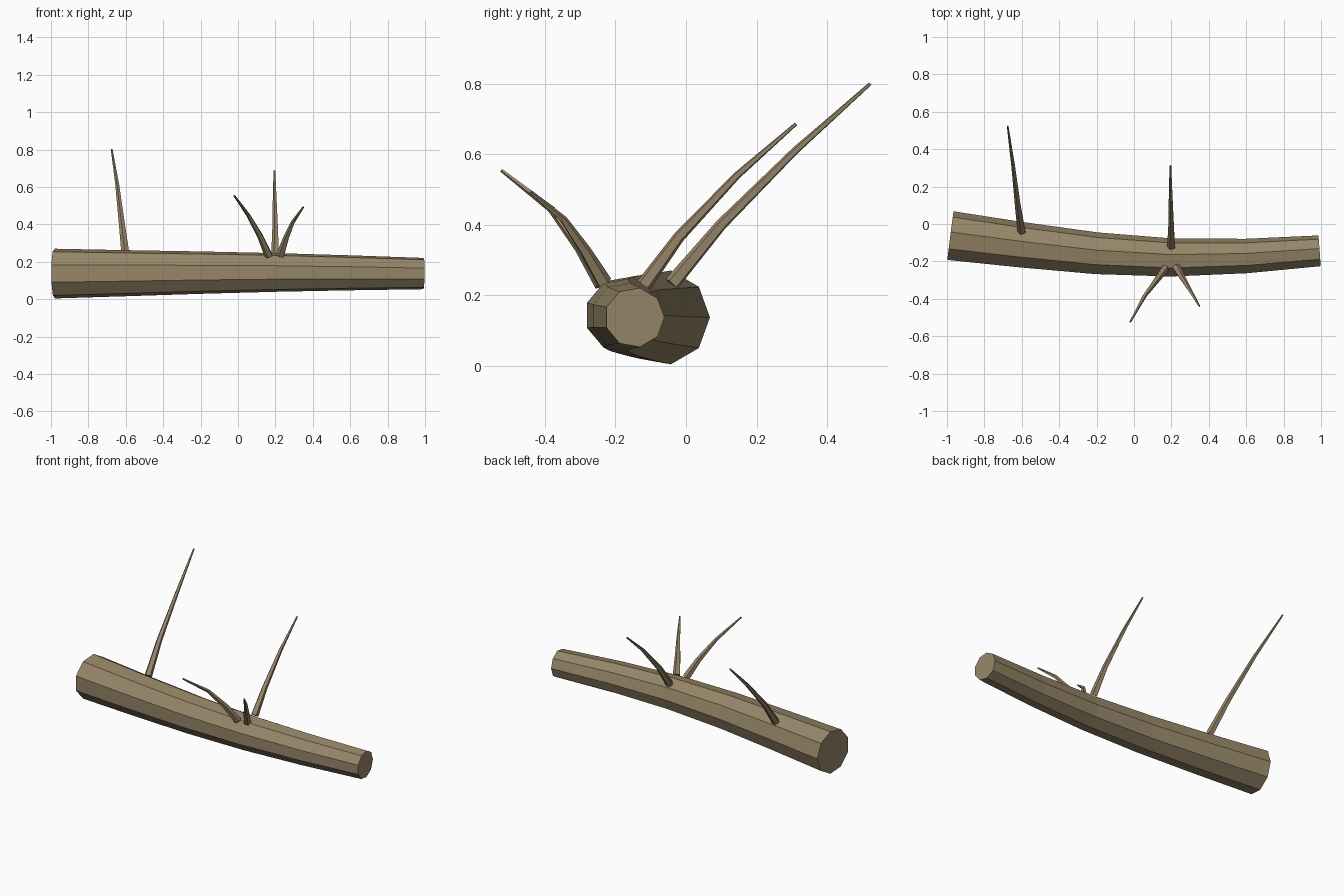
import bpy, bmesh, math
from mathutils import Vector

cube = bpy.data.objects.get("Cube")
if cube:
    bpy.data.objects.remove(cube, do_unlink=True)

bark = bpy.data.materials.new("brown_bark")
bark.use_nodes = True
colour = (0.305, 0.238, 0.138, 1)
bark.diffuse_color = colour
bsdf = bark.node_tree.nodes["Principled BSDF"]
bsdf.inputs["Base Color"].default_value = colour
bsdf.inputs["Roughness"].default_value = 0.9


def tapered_tube(name, path, r_start, r_end, sides):
    """Flat-shaded tapering tube with capped ends, rings square to the path."""
    pts = [Vector(p) for p in path]
    last = len(pts) - 1
    bm = bmesh.new()
    rings = []
    for i, p in enumerate(pts):
        before = (p - pts[i - 1]).normalized() if i > 0 else Vector()
        after = (pts[i + 1] - p).normalized() if i < last else Vector()
        tangent = (before + after).normalized()
        # Ring frame: u stays as level as possible, v points upward
        u = Vector((0, 0, 1)).cross(tangent).normalized()
        v = tangent.cross(u)
        r = r_start + (r_end - r_start) * i / last
        angles = [2 * math.pi * k / sides for k in range(sides)]
        rings.append([bm.verts.new(p + r * (u * math.cos(a) + v * math.sin(a)))
                      for a in angles])
    for a, b in zip(rings, rings[1:]):
        for k in range(sides):
            n = (k + 1) % sides
            bm.faces.new((a[k], a[n], b[n], b[k]))
    bm.faces.new(rings[0][::-1])
    bm.faces.new(rings[-1])
    bmesh.ops.recalc_face_normals(bm, faces=bm.faces)
    mesh = bpy.data.meshes.new(name)
    bm.to_mesh(mesh)
    bm.free()
    mesh.materials.append(bark)
    obj = bpy.data.objects.new(name, mesh)
    bpy.context.collection.objects.link(obj)
    return obj


# Gently bowed log
tapered_tube("log", [(-0.982, -0.066, 0.137), (-0.6, -0.115, 0.139),
                     (-0.2, -0.16, 0.142), (0.2, -0.182, 0.143),
                     (0.6, -0.174, 0.141), (0.992, -0.146, 0.137)],
             0.135, 0.085, 9)

# Bent twigs growing from the log
twigs = {
    "long_back_twig": [(-0.6, -0.04, 0.232), (-0.62, 0.1, 0.4),
                       (-0.645, 0.31, 0.61), (-0.675, 0.523, 0.8)],
    "short_back_twig": [(0.2, -0.12, 0.228), (0.2, -0.02, 0.365),
                        (0.197, 0.145, 0.54), (0.195, 0.312, 0.686)],
    "right_front_twig": [(0.165, -0.238, 0.232), (0.12, -0.3, 0.335),
                         (0.058, -0.382, 0.445), (-0.02, -0.523, 0.554)],
    "left_front_twig": [(0.227, -0.232, 0.235), (0.257, -0.285, 0.325),
                        (0.295, -0.347, 0.414), (0.35, -0.44, 0.493)],
}
for name, path in twigs.items():
    tapered_tube(name, path, 0.023, 0.005, 5)
